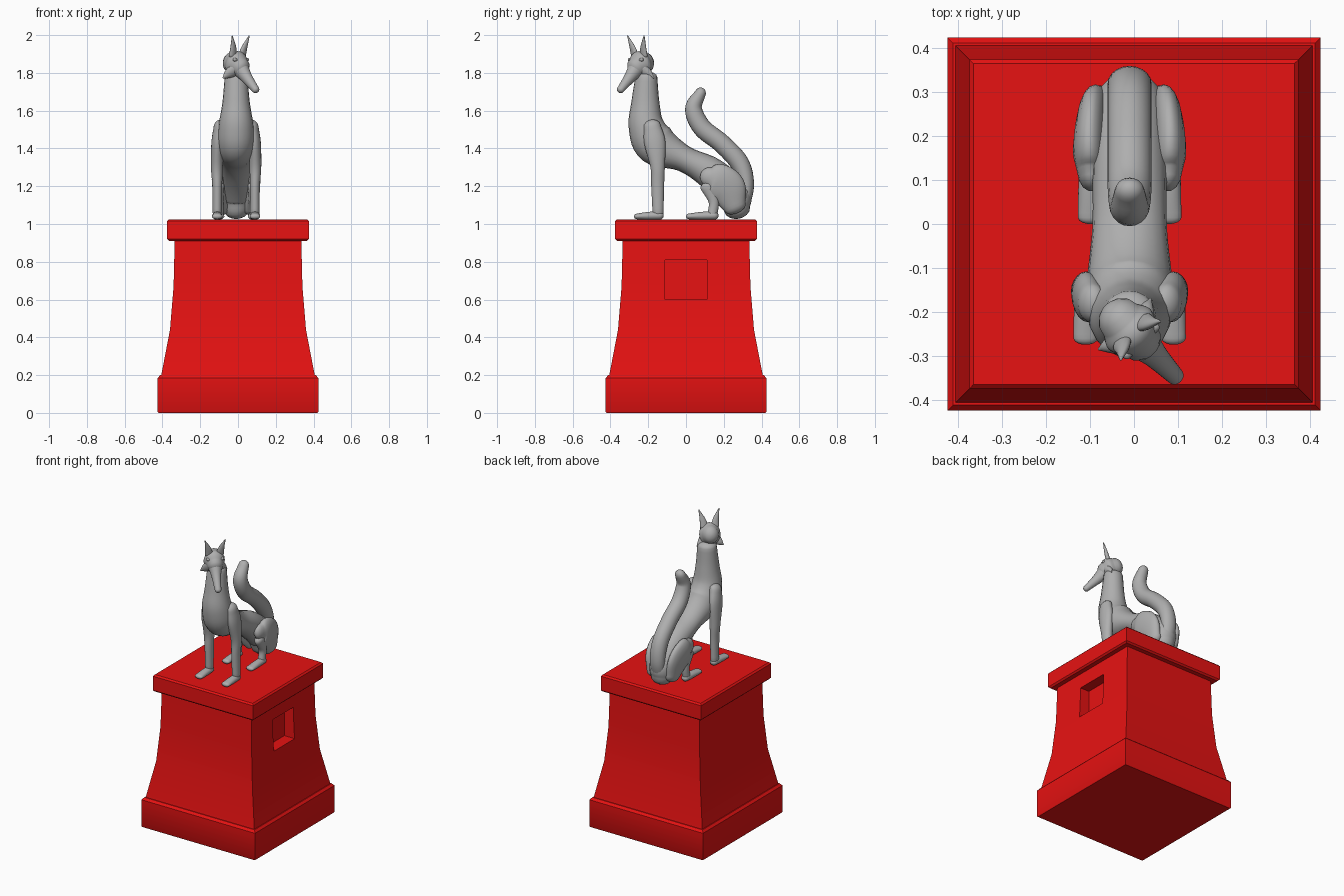
import bpy, bmesh, math
from mathutils import Vector

if "Cube" in bpy.data.objects:
    bpy.data.objects.remove(bpy.data.objects["Cube"], do_unlink=True)


def material(name, colour):
    m = bpy.data.materials.new(name)
    m.use_nodes = True
    m.diffuse_color = colour
    m.node_tree.nodes["Principled BSDF"].inputs["Base Color"].default_value = colour
    return m


RED = material("red paint", (0.8, 0.006, 0.006, 1))
STONE = material("grey stone", (0.43, 0.43, 0.43, 1))
MID = -0.01          # centre line of the statue


def finish(name, bm, mat, angle=40):
    bmesh.ops.recalc_face_normals(bm, faces=bm.faces)
    me = bpy.data.meshes.new(name)
    bm.to_mesh(me)
    bm.free()
    ob = bpy.data.objects.new(name, me)
    bpy.context.collection.objects.link(ob)
    me.materials.append(mat)
    bpy.ops.object.select_all(action='DESELECT')
    ob.select_set(True)
    bpy.context.view_layer.objects.active = ob
    bpy.ops.object.shade_smooth_by_angle(angle=math.radians(angle))
    return ob


def square_stack(name, profile):
    """Stack of squares from (half width, height) pairs."""
    bm = bmesh.new()
    rings = [[bm.verts.new((sx * w, sy * w, z)) for sx, sy in
              ((-1, -1), (1, -1), (1, 1), (-1, 1))] for w, z in profile]
    for a, b in zip(rings, rings[1:]):
        for i in range(4):
            j = (i + 1) % 4
            bm.faces.new((a[i], a[j], b[j], b[i]))
    bm.faces.new(rings[0])
    bm.faces.new(rings[-1])
    return finish(name, bm, RED)


def spline(pts, steps=6):
    """Catmull-Rom curve through the stations."""
    p = [pts[0] * 2 - pts[1]] + pts + [pts[-1] * 2 - pts[-2]]
    out = []
    for a, b, c, d in zip(p, p[1:], p[2:], p[3:]):
        for k in range(steps):
            t = k / steps
            out.append(b + (c - a) * (t / 2) + (a * 2 - b * 5 + c * 4 - d) * (t * t / 2)
                       + (b * 3 - a - c * 3 + d) * (t ** 3 / 2))
    return out + [pts[-1]]


def limb(name, stations, side=(1, 0, 0), caps=(1, 1), sides=20):
    """Round-ended tube through (x, y, z, half width, half thickness)."""
    path = spline([Vector(s) for s in stations])
    pos = [p.to_3d() if len(p) == 3 else Vector(p[:3]) for p in path]
    side = Vector(side).normalized()
    rings = []
    last = len(pos) - 1
    for i, p in enumerate(path):
        tan = (pos[min(i + 1, last)] - pos[max(i - 1, 0)]).normalized()
        rings.append((pos[i], tan, p[3], p[4]))

    def cap(ring, sign, length):
        c, t, w, h = ring
        return [(c + t * (sign * length * min(w, h) * math.sin(a)), t,
                 w * math.cos(a), h * math.cos(a))
                for a in (math.radians(d) for d in (25, 50, 70, 85))]

    rings = cap(rings[0], -1, caps[0])[::-1] + rings + cap(rings[-1], 1, caps[1])
    bm = bmesh.new()
    loops = []
    for c, t, w, h in rings:
        n = t.cross(side).normalized()
        loops.append([bm.verts.new(c + side * (w * math.cos(a)) + n * (h * math.sin(a)))
                      for a in (2 * math.pi * k / sides for k in range(sides))])
    for a, b in zip(loops, loops[1:]):
        for i in range(sides):
            j = (i + 1) % sides
            bm.faces.new((a[i], a[j], b[j], b[i]))
    bm.faces.new(loops[0])
    bm.faces.new(loops[-1])
    return finish(name, bm, STONE, 60)


# Pedestal
square_stack("pedestal_base", [(0.42, 0), (0.425, 0.006), (0.425, 0.185), (0.412, 0.2)])
column = square_stack("pedestal_column", [(0.408, 0.19), (0.36, 0.44), (0.341, 0.67), (0.335, 0.92)])
square_stack("pedestal_cap", [(0.365, 0.91), (0.375, 0.92), (0.375, 1.015), (0.365, 1.025)])

# Square niche in one face of the column
bpy.ops.mesh.primitive_cube_add(size=1, location=(0.37, 0, 0.705))
cutter = bpy.context.object
cutter.name = "niche_cutter"
cutter.scale = (0.2, 0.22, 0.21)
cutter.hide_render = True
cut = column.modifiers.new("niche", 'BOOLEAN')
cut.object = cutter
cut.solver = 'EXACT'
bpy.context.view_layer.objects.active = column
bpy.ops.object.modifier_apply(modifier="niche")
bpy.data.objects.remove(cutter, do_unlink=True)

# Neck, chest, belly and rump in one sweep
limb("body", [(MID, -0.21, 1.78, 0.06, 0.058), (MID, -0.215, 1.64, 0.073, 0.075),
              (MID, -0.21, 1.52, 0.093, 0.095), (MID, -0.155, 1.42, 0.1, 0.112),
              (MID, -0.01, 1.345, 0.085, 0.07), (MID, 0.13, 1.27, 0.085, 0.085),
              (MID, 0.25, 1.16, 0.085, 0.09), (MID, 0.27, 1.08, 0.07, 0.07)],
     caps=(0.5, 0.75))

# Tail
limb("tail", [(MID, 0.075, 1.69, 0.034, 0.03), (MID, 0.04, 1.61, 0.045, 0.045),
              (MID, 0.085, 1.51, 0.05, 0.05), (MID, 0.19, 1.425, 0.05, 0.05),
              (MID, 0.285, 1.32, 0.05, 0.05), (MID, 0.32, 1.2, 0.05, 0.04),
              (MID, 0.29, 1.08, 0.045, 0.04)], caps=(1.1, 0.8))

# Legs, mirrored about the centre line
for word, s in (("left", 1), ("right", -1)):
    def at(x):
        return MID + s * x
    limb(word + "_front_leg", [(at(0.085), -0.18, 1.52, 0.033, 0.045),
                               (at(0.098), -0.165, 1.43, 0.033, 0.056),
                               (at(0.102), -0.15, 1.3, 0.031, 0.038),
                               (at(0.1), -0.15, 1.2, 0.026, 0.034),
                               (at(0.1), -0.148, 1.06, 0.024, 0.029)])
    limb(word + "_front_paw", [(at(0.1), -0.14, 1.045, 0.025, 0.022),
                               (at(0.1), -0.2, 1.043, 0.027, 0.021),
                               (at(0.1), -0.26, 1.04, 0.028, 0.015)])
    limb(word + "_thigh", [(at(0.09), 0.12, 1.25, 0.03, 0.05),
                           (at(0.092), 0.165, 1.235, 0.037, 0.09),
                           (at(0.085), 0.22, 1.18, 0.037, 0.1),
                           (at(0.07), 0.26, 1.09, 0.035, 0.06)], caps=(1.5, 1))
    limb(word + "_hind_shin", [(at(0.09), 0.12, 1.2, 0.028, 0.045),
                               (at(0.09), 0.147, 1.12, 0.023, 0.028),
                               (at(0.09), 0.14, 1.05, 0.023, 0.026)])
    limb(word + "_hind_paw", [(at(0.09), 0.15, 1.045, 0.025, 0.022),
                              (at(0.09), 0.08, 1.043, 0.027, 0.021),
                              (at(0.09), 0.015, 1.04, 0.028, 0.015)])

# Head, turned to one side
FACE = Vector((0.7, -0.72, 0)).normalized()
SIDE = Vector((0.72, 0.7, 0)).normalized()
HEAD = Vector((MID, -0.24, 1.84))


def head_point(forward, across, up):
    return HEAD + FACE * forward + SIDE * across + Vector((0, 0, up))


def head_limb(name, rows, side=SIDE, caps=(1, 1)):
    limb(name, [(*head_point(*r[:3]), *r[3:]) for r in rows], side, caps)


head_limb("skull", [(-0.03, 0, 0.015, 0.052, 0.058), (0.0, 0, 0.005, 0.066, 0.072),
                    (0.035, 0, -0.012, 0.05, 0.055)], caps=(0.9, 0.8))
head_limb("muzzle", [(0.03, 0, -0.015, 0.046, 0.048), (0.08, 0, -0.065, 0.03, 0.032),
                     (0.15, 0, -0.13, 0.02, 0.019)], caps=(0.5, 0.8))
for word, s in (("left", 1), ("right", -1)):
    head_limb(word + "_cheek", [(0.01, s * 0.035, -0.03, 0.03, 0.035),
                                (-0.005, s * 0.06, -0.05, 0.018, 0.022),
                                (-0.015, s * 0.08, -0.065, 0.004, 0.005)], FACE)
    head_limb(word + "_ear", [(0.01, s * 0.033, 0.05, 0.026, 0.014),
                              (0.022, s * 0.042, 0.1, 0.018, 0.011),
                              (0.035, s * 0.062, 0.155, 0.003, 0.003)])
    head_limb(word + "_brow", [(0.03, s * 0.018, 0.022, 0.018, 0.012),
                               (0.035, s * 0.045, 0.03, 0.012, 0.01)], FACE)
